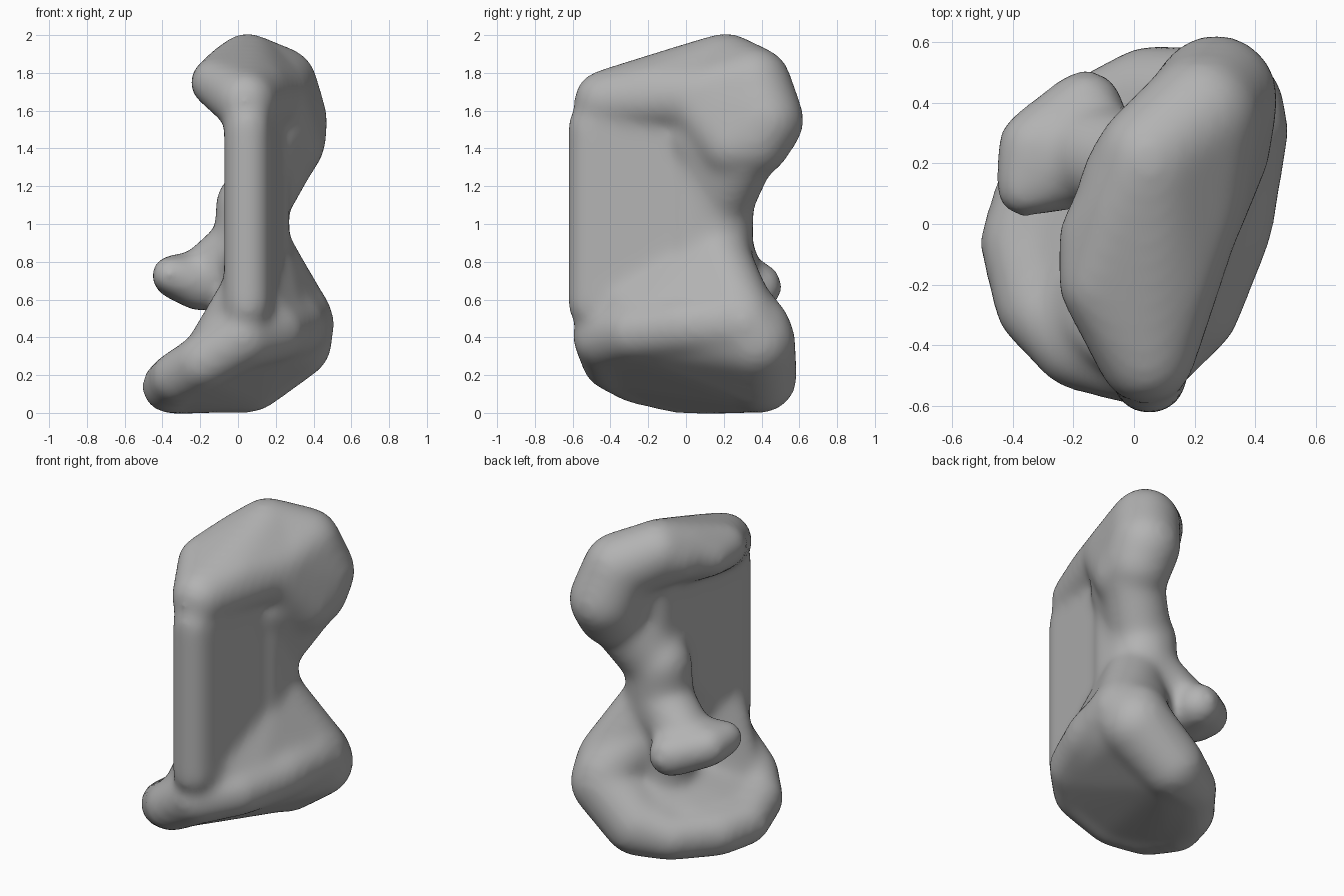
import bpy
import bmesh
from mathutils import Vector

cube = bpy.data.objects.get("Cube")
if cube:
    bpy.data.objects.remove(cube, do_unlink=True)

body = bmesh.new()
MARGIN = .012  # extra radius that the softening takes away again


def lobe(*balls):
    """Add the convex skin around balls given as (x, y, z, radius)."""
    ball = bmesh.new()
    bmesh.ops.create_icosphere(ball, subdivisions=3, radius=1)
    unit = [v.co.copy() for v in ball.verts]
    ball.free()
    hull = bmesh.new()
    for x, y, z, r in balls:
        for p in unit:
            hull.verts.new(Vector((x, y, z)) + p * (r + MARGIN))
    bmesh.ops.convex_hull(hull, input=hull.verts[:])
    loose = [v for v in hull.verts if not v.link_faces]
    bmesh.ops.delete(hull, geom=loose, context='VERTS')
    part = bpy.data.meshes.new("lobe")
    hull.to_mesh(part)
    hull.free()
    body.from_mesh(part)
    bpy.data.meshes.remove(part)


# Tilted foot: a rounded rim around a slightly sunken disc
rim = [(-.37, -.06, .14, .13), (-.32, -.27, .19, .13), (-.18, -.4, .27, .14),
       (.02, -.43, .4, .16), (.19, -.28, .43, .15), (.29, 0, .46, .16),
       (.32, .3, .48, .18), (.29, .37, .38, .2), (.06, .4, .19, .18),
       (-.14, .35, .14, .13), (-.31, .13, .13, .13)]
for a, b in zip(rim, rim[1:] + rim[:1]):
    lobe(a, b)
lobe(*[(x, y, z - .015, r - .025) for x, y, z, r in rim])

# Upright plate with a rounded front edge, and the pillar at its back
lobe((.05, -.5, .57, .115), (.05, -.5, 1.52, .115),
     (.13, .15, 1.6, .13), (.13, .15, .4, .13))
lobe((.08, .14, .4, .19), (.07, .17, 1.1, .18))
lobe((.15, .02, .8, .11), (.15, .02, 1.3, .11), (.09, .16, 1.1, .17))

# Slopes from the foot up to the pillar and the front edge
lobe((.32, .3, .5, .17), (.1, .14, .88, .17), (.08, -.35, .6, .12),
     (.2, -.2, .47, .14))
lobe((.29, .38, .44, .17), (.32, .25, .52, .16), (.1, .16, .7, .17))
lobe((-.22, -.27, .25, .1), (.03, -.43, .66, .11), (.02, -.1, .58, .1))

# Overhanging head
lobe((.04, -.43, 1.65, .155), (-.12, -.2, 1.75, .12), (-.13, -.04, 1.75, .11),
     (-.03, .06, 1.81, .14), (.05, .2, 1.83, .17), (.11, -.2, 1.7, .15),
     (.2, .1, 1.68, .17))
lobe((-.04, .14, 1.79, .13), (.05, .22, 1.83, .17),
     (.22, .36, 1.74, .19), (.2, .1, 1.68, .17))

# Back bulge of the head, hanging down to the neck
lobe((.22, .36, 1.74, .19), (.27, .42, 1.55, .195), (.27, .36, 1.44, .185),
     (.26, .25, 1.42, .18), (.2, .05, 1.65, .16))
lobe((.26, .31, 1.38, .16), (.19, .04, 1.45, .12), (.09, .17, 1.1, .17))

# Side knob reaching out over the foot
lobe((-.36, .12, .73, .09), (-.33, .26, .72, .11), (-.16, .38, .67, .12),
     (-.2, .2, .69, .14))
lobe((-.2, .25, .7, .15), (.03, .18, .88, .17))

mesh = bpy.data.meshes.new("bone_body")
body.to_mesh(mesh)
body.free()
bone = bpy.data.objects.new("bone_body", mesh)
bpy.context.scene.collection.objects.link(bone)

# Fuse the lobes into one skin and soften the joins
remesh = bone.modifiers.new("Fuse", 'REMESH')
remesh.mode = 'VOXEL'
remesh.voxel_size = 0.022
remesh.use_smooth_shade = True
soften = bone.modifiers.new("Soften", 'SMOOTH')
soften.factor = 0.5
soften.iterations = 30

# Plain grey all over
grey = bpy.data.materials.new("plain_grey")
grey.use_nodes = True
colour = (.45, .45, .45, 1)
grey.diffuse_color = colour
grey.node_tree.nodes["Principled BSDF"].inputs["Base Color"].default_value = colour
mesh.materials.append(grey)
